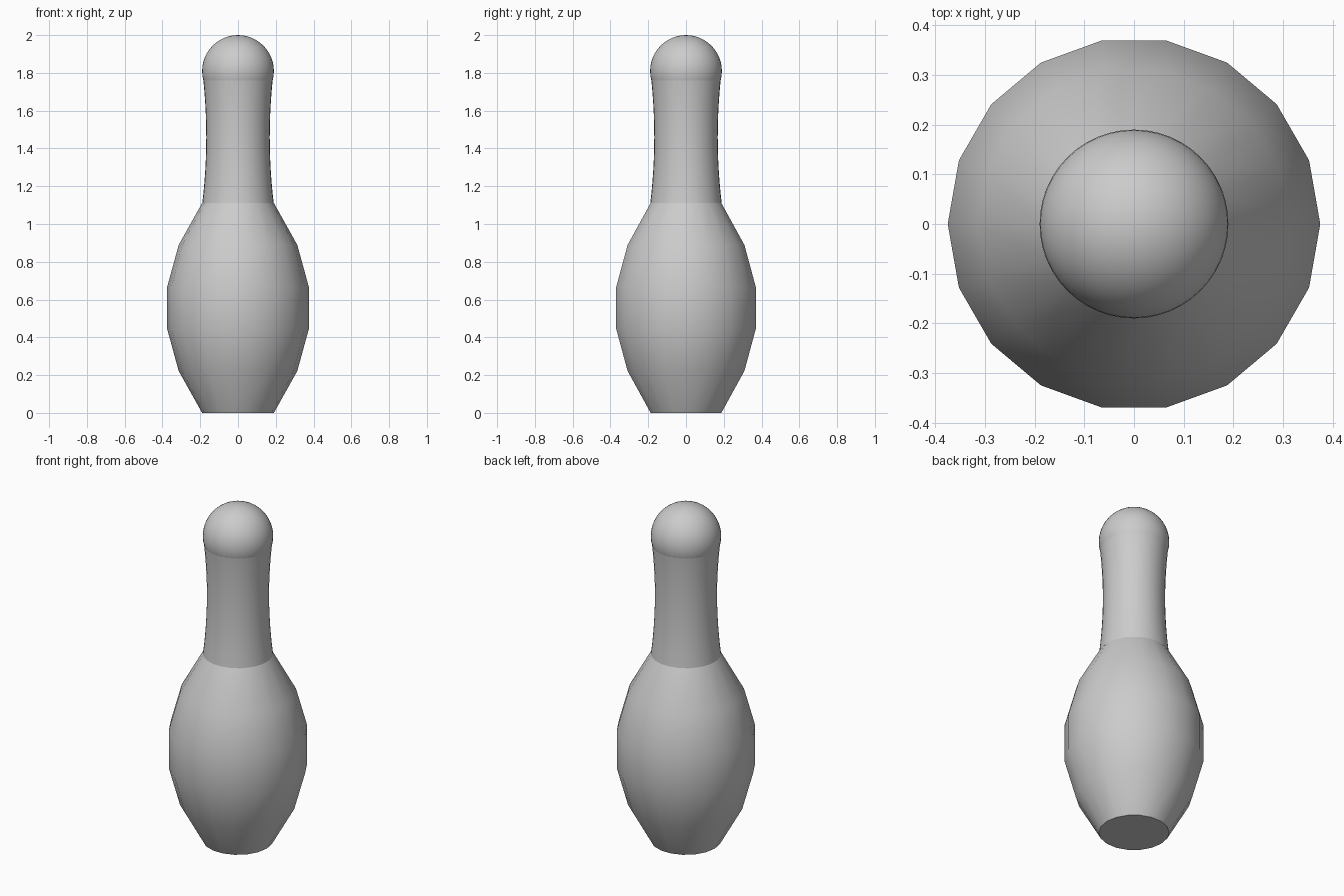
import bpy, bmesh
from math import sin, cos, tau, radians

if "Cube" in bpy.data.objects:
    bpy.data.objects.remove(bpy.data.objects["Cube"])


def lathe(name, profile, sides, cap_bottom=False):
    """Revolve (radius, z) points around the z axis."""
    bm = bmesh.new()
    rings = [[bm.verts.new((r * cos(tau * i / sides), r * sin(tau * i / sides), z))
              for i in range(sides)] for r, z in profile]
    for low, high in zip(rings, rings[1:]):
        for i in range(sides):
            j = (i + 1) % sides
            bm.faces.new((low[i], low[j], high[j], high[i]))
    if cap_bottom:
        bm.faces.new(rings[0][::-1])
    mesh = bpy.data.meshes.new(name)
    bm.to_mesh(mesh)
    bm.free()
    obj = bpy.data.objects.new(name, mesh)
    bpy.context.collection.objects.link(obj)
    return obj


def smooth(obj):
    bpy.ops.object.select_all(action='DESELECT')
    obj.select_set(True)
    bpy.context.view_layer.objects.active = obj
    bpy.ops.object.shade_smooth_by_angle(angle=radians(40))


# Bulging lower body with a flat base
body = lathe("body", [(0.19, 0), (0.314, 0.222), (0.375, 0.444), (0.375, 0.667),
                      (0.314, 0.889), (0.19, 1.111)], 18, cap_bottom=True)

# Slightly waisted neck, running up into the head
steps = 12
neck_profile = []
for k in range(steps + 1):
    t = 2 * k / steps - 1
    neck_profile.append((0.168 + 0.021 * t * t, 1.46 + 0.35 * t))
neck = lathe("neck", neck_profile, 36)

# Ball head
bpy.ops.mesh.primitive_uv_sphere_add(segments=48, ring_count=24, radius=0.19,
                                     location=(0, 0, 1.81))
head = bpy.context.object
head.name = "head"

for part in (body, neck, head):
    smooth(part)
